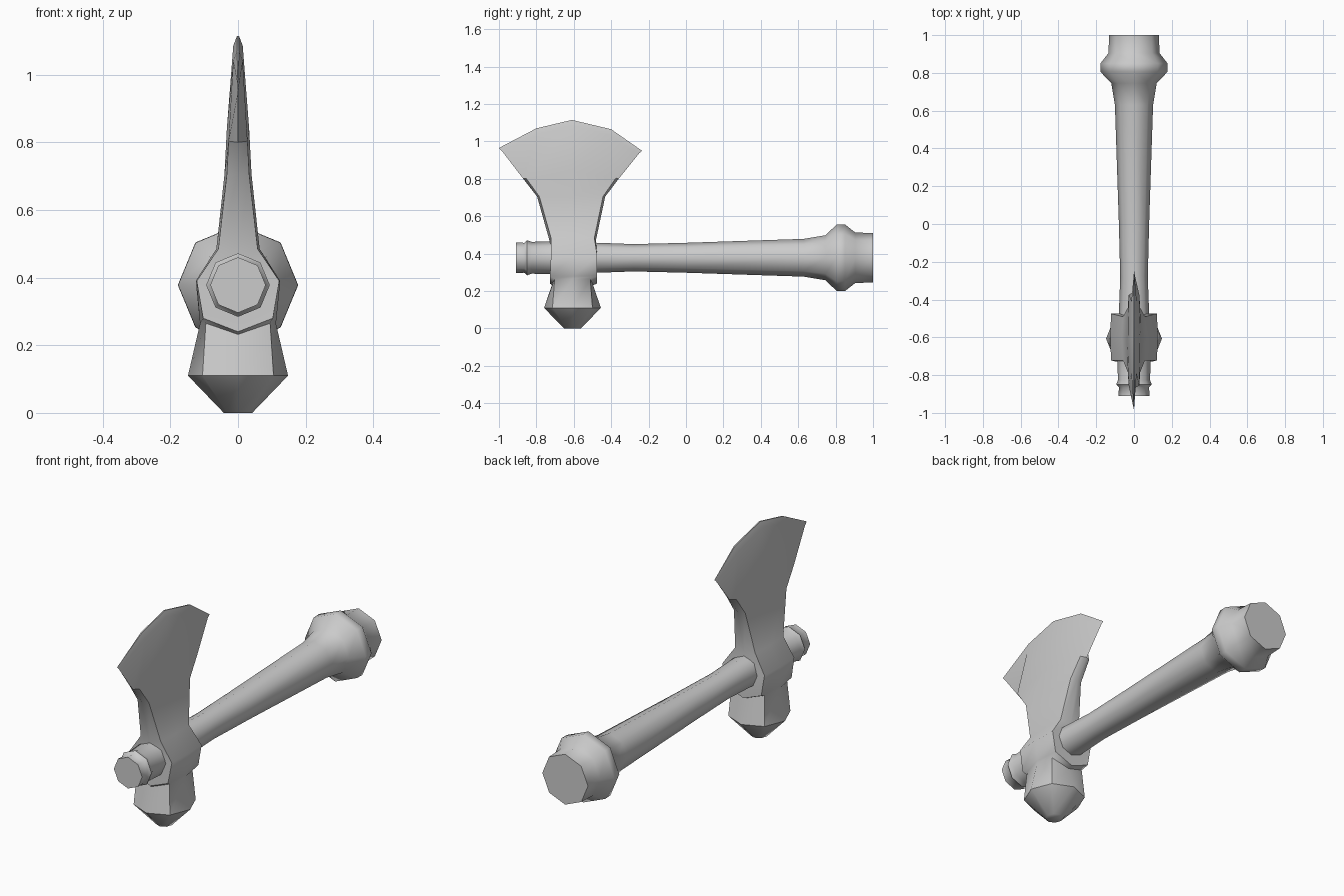
import bpy
from math import cos, sin, pi, radians

if "Cube" in bpy.data.objects:
    bpy.data.objects.remove(bpy.data.objects["Cube"])

AXIS_Z = 0.378   # height of the handle axis
HEAD_Y = -0.607  # centre of the axe head along the handle


def make_object(name, rings, cap):
    """Skin a stack of eight-point rings and close both ends."""
    verts = [p for ring in rings for p in ring]
    faces = []
    for i in range(len(rings) - 1):
        a, b = i * 8, i * 8 + 8
        faces += [(a + j, a + (j + 1) % 8, b + (j + 1) % 8, b + j) for j in range(8)]
    last = len(verts) - 8
    for f in cap:
        faces.append(tuple(reversed(f)))
        faces.append(tuple(last + j for j in f))
    mesh = bpy.data.meshes.new(name)
    mesh.from_pydata(verts, [], faces)
    obj = bpy.data.objects.new(name, mesh)
    bpy.context.collection.objects.link(obj)
    bpy.ops.object.select_all(action='DESELECT')
    bpy.context.view_layer.objects.active = obj
    obj.select_set(True)
    bpy.ops.object.mode_set(mode='EDIT')
    bpy.ops.mesh.select_all(action='SELECT')
    bpy.ops.mesh.normals_make_consistent(inside=False)
    bpy.ops.object.mode_set(mode='OBJECT')
    bpy.ops.object.shade_smooth_by_angle(angle=radians(50))
    return obj


def mirrored(half):
    """Complete a front-to-back half section of five points across x = 0."""
    return half + [(-x, y, z) for x, y, z in half[3:0:-1]]


def section(front, back, corner_x, side_x, z, inset=0.0, tip_z=None):
    tip_z = z if tip_z is None else tip_z
    return mirrored([(0, front, tip_z), (corner_x, front + inset, z),
                     (side_x, (front + back) / 2, z),
                     (corner_x, back - inset, z), (0, back, tip_z)])


def edge(points, xs):
    return mirrored([(x, y, z) for x, (y, z) in zip(xs, points)])


# Handle: octagonal shaft with front ring and flared pommel, as (y, radius)
handle_profile = [(-0.91, 0.082), (-0.865, 0.080), (-0.85, 0.094), (-0.825, 0.085),
                  (-0.73, 0.088), (-0.47, 0.080), (-0.28, 0.073), (0.0, 0.080),
                  (0.63, 0.101), (0.745, 0.120), (0.805, 0.177), (0.85, 0.178),
                  (0.905, 0.135), (1.0, 0.132)]
handle_rings = [[(r * cos(k * pi / 4), y, AXIS_Z + r * sin(k * pi / 4)) for k in range(8)]
                for y, r in handle_profile]
make_object("handle", handle_rings, [tuple(range(8))])

# Head: rear knob, socket collar and flaring blade in one skin
head_rings = [
    # knob
    section(HEAD_Y - 0.045, HEAD_Y + 0.045, 0.031, 0.042, 0.0, 0.014),
    section(HEAD_Y - 0.152, HEAD_Y + 0.152, 0.105, 0.148, 0.11, 0.045),
    section(HEAD_Y - 0.110, HEAD_Y + 0.110, 0.095, 0.112, 0.265, 0.015, 0.232),
    # socket collar
    section(-0.727, -0.475, 0.103, 0.114, 0.280, 0.0, 0.240),
    section(-0.722, -0.475, 0.122, 0.125, 0.390, 0.0, 0.390),
    section(-0.730, -0.482, 0.058, 0.064, 0.485, 0.008, 0.470),
    # blade
    section(-0.796, -0.432, 0.033, 0.040, 0.705, 0.012),
    edge([(-0.87, 0.80), (-0.74, 0.83), (-0.61, 0.84), (-0.48, 0.83), (-0.36, 0.80)],
         [0, 0.028, 0.033, 0.028, 0]),
    edge([(-0.985, 0.95), (-0.79, 1.04), (-0.61, 1.085), (-0.41, 1.035), (-0.25, 0.937)],
         [0, 0.014, 0.014, 0.014, 0]),
    edge([(-1.0, 0.965), (-0.80, 1.07), (-0.61, 1.115), (-0.40, 1.065), (-0.235, 0.95)],
         [0, 0.003, 0.003, 0.003, 0]),
]
# Thicken the flaring tips slightly by pulling the blade corners outward
for i, (front, back) in ((7, (-0.855, -0.375)), (8, (-0.955, -0.28)), (9, (-0.985, -0.25))):
    for j, y, z in ((1, front, 0), (7, front, 0), (3, back, 0), (5, back, 0)):
        tip = head_rings[i][0 if j in (1, 7) else 4]
        mid = head_rings[i][j]
        t = (y - tip[1]) / (mid[1] - tip[1])
        head_rings[i][j] = (mid[0], y, tip[2] + t * (mid[2] - tip[2])) if i == 7 else mid
make_object("axe_head", head_rings, [(0, 1, 7), (1, 2, 6, 7), (2, 3, 5, 6), (3, 4, 5)])
